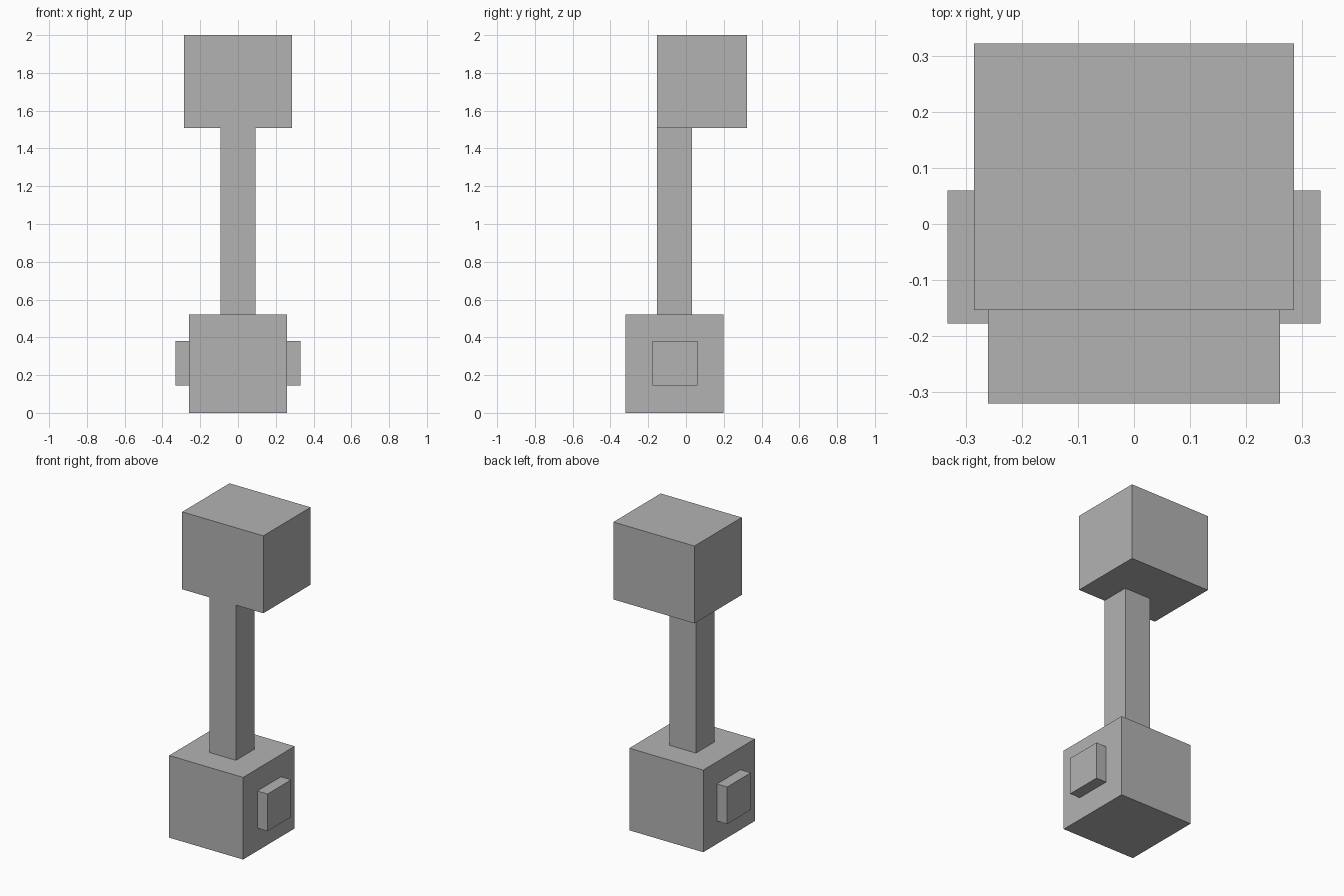
import bpy
import bmesh
from mathutils import Vector

if "Cube" in bpy.data.objects:
    bpy.data.objects.remove(bpy.data.objects["Cube"])

grey = bpy.data.materials.new("plain grey")
grey.diffuse_color = (0.45, 0.45, 0.45, 1)
grey.use_nodes = True
grey.node_tree.nodes["Principled BSDF"].inputs["Base Color"].default_value = grey.diffuse_color


def box(name, low, high):
    """Flat-sided block spanning two opposite corners."""
    low, high = Vector(low), Vector(high)
    bm = bmesh.new()
    bmesh.ops.create_cube(bm, size=1)
    bmesh.ops.scale(bm, vec=high - low, verts=bm.verts)
    bmesh.ops.translate(bm, vec=(low + high) / 2, verts=bm.verts)
    mesh = bpy.data.meshes.new(name)
    bm.to_mesh(mesh)
    bm.free()
    mesh.materials.append(grey)
    obj = bpy.data.objects.new(name, mesh)
    bpy.context.collection.objects.link(obj)
    return obj


# Base block, upright post and overhanging head
box("base", (-0.26, -0.32, 0), (0.26, 0.198, 0.522))
box("post", (-0.093, -0.153, 0.522), (0.093, 0.033, 1.508))
box("head", (-0.285, -0.153, 1.508), (0.285, 0.322, 2))

# Side plates, one on each side of the base
for side, x0, x1 in (("left", -0.332, -0.26), ("right", 0.26, 0.332)):
    box(side + "_side_plate", (x0, -0.177, 0.145), (x1, 0.06, 0.381))
